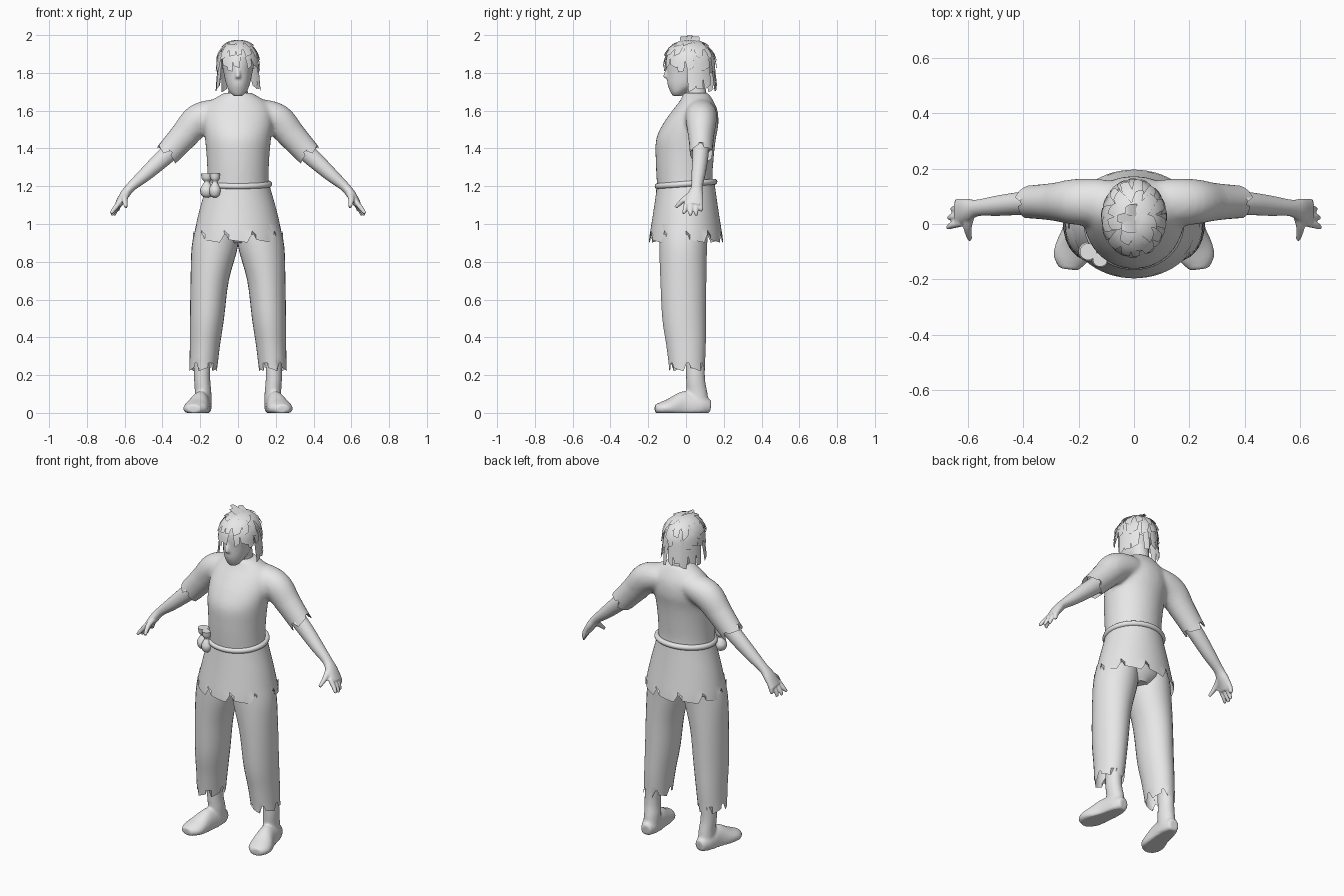
import bpy, bmesh, math, random
from mathutils import Vector

if "Cube" in bpy.data.objects:
    bpy.data.objects.remove(bpy.data.objects["Cube"])

random.seed(4)
grey = bpy.data.materials.new("plain grey")
grey.diffuse_color = (0.8, 0.8, 0.8, 1)
grey.use_nodes = True
grey.node_tree.nodes["Principled BSDF"].inputs["Base Color"].default_value = grey.diffuse_color
X, Y = Vector((1, 0, 0)), Vector((0, 1, 0))


def refine(path, steps=4):
    """Catmull-Rom resampling of (x, y, z, a, b) rows."""
    out = []
    for i in range(len(path) - 1):
        p = [path[max(0, min(len(path) - 1, i + k))] for k in (-1, 0, 1, 2)]
        for s in range(steps):
            t = s / steps
            out.append([0.5 * (2 * b + (c - a) * t + (2 * a - 5 * b + 4 * c - d) * t * t
                               + (3 * b - a - 3 * c + d) * t ** 3) for a, b, c, d in zip(*p)])
    return out + [list(path[-1])]


def loft(bm, path, ref=None, n=24, cap=True, jag=None):
    """Skin elliptical rings; ref=None keeps them level, else they follow the path."""
    path = refine(path)
    pts = [Vector(p[:3]) for p in path]
    rows = []
    for i, p in enumerate(path):
        t = (pts[min(i + 1, len(pts) - 1)] - pts[max(i - 1, 0)]).normalized()
        u, v = X, Y
        if ref:
            u = (ref - t * ref.dot(t)).normalized()
            v = t.cross(u)
        row = []
        for k in range(n):
            a = math.tau * k / n
            co = pts[i] + u * p[3] * math.cos(a) + v * p[4] * math.sin(a)
            if jag and i == len(path) - 1:
                co += t * jag(k)
            row.append(bm.verts.new(co))
        rows.append(row)
    for r, s in zip(rows, rows[1:]):
        for k in range(n):
            bm.faces.new((r[k], r[(k + 1) % n], s[(k + 1) % n], s[k]))
    if cap:
        bm.faces.new(rows[0][::-1])
        bm.faces.new(rows[-1])


def finish(name, bm, mirror=False, voxel=0, smooth=4):
    bmesh.ops.recalc_face_normals(bm, faces=bm.faces)
    me = bpy.data.meshes.new(name)
    bm.to_mesh(me)
    bm.free()
    ob = bpy.data.objects.new(name, me)
    bpy.context.collection.objects.link(ob)
    me.materials.append(grey)
    bpy.ops.object.select_all(action='DESELECT')
    ob.select_set(True)
    bpy.context.view_layer.objects.active = ob
    if voxel:
        m = ob.modifiers.new("fuse", 'REMESH')
        m.mode, m.voxel_size, m.use_smooth_shade = 'VOXEL', voxel, True
        m = ob.modifiers.new("soften", 'SMOOTH')
        m.factor, m.iterations = 0.5, smooth
    else:
        bpy.ops.object.shade_smooth_by_angle(angle=math.radians(40))
    if mirror:
        m = ob.modifiers.new("mirror", 'MIRROR')
        m.use_mirror_merge = False
    return ob


def notches(period, deep, ramp):
    """Torn hem: a narrow slit every few points, slanted cloth between."""
    return lambda k: -deep if k % period == 0 else ramp * (k % period) / period


# Tunic top with both shoulders fused
bm = bmesh.new()
loft(bm, [(0, 0, 1.16, .165, .15), (0, -.008, 1.24, .162, .148), (0, -.007, 1.35, .166, .154),
          (0, 0, 1.45, .175, .158), (0, .025, 1.53, .185, .147), (0, .047, 1.60, .178, .12),
          (0, .056, 1.65, .145, .09), (0, .053, 1.695, .072, .064)], n=32)
for s in (1, -1):
    loft(bm, [(s * .06, .07, 1.59, .08, .07), (s * .13, .078, 1.582, .085, .078),
              (s * .21, .08, 1.55, .083, .086), (s * .28, .08, 1.475, .07, .076),
              (s * .345, .08, 1.40, .057, .066)], ref=Y)
finish("tunic_top", bm, voxel=.012, smooth=6)

# Torn sleeve ends
bm = bmesh.new()
loft(bm, [(.27, .08, 1.485, .071, .077), (.32, .08, 1.43, .064, .071), (.367, .08, 1.378, .06, .067)],
     ref=Y, cap=False, jag=notches(6, .05, .025))
finish("sleeve_cuff", bm, mirror=True)

# Tunic skirt
bm = bmesh.new()
loft(bm, [(0, 0, 1.23, .162, .15), (0, 0, 1.18, .174, .156), (0, 0, 1.05, .21, .175),
          (0, 0, .92, .238, .196)], n=60, cap=False, jag=notches(6, .045, .022))
finish("tunic_skirt", bm)

# Rope belt
cu = bpy.data.curves.new("belt", 'CURVE')
cu.dimensions, cu.bevel_depth, cu.bevel_resolution = '3D', .016, 3
sp = cu.splines.new('POLY')
sp.points.add(47)
sp.use_cyclic_u = sp.use_smooth = True
for k, p in enumerate(sp.points):
    a = math.tau * k / 48
    p.co = (.165 * math.cos(a), .15 * math.sin(a), 1.212 + .012 * math.sin(a), 1)
cu.materials.append(grey)
bpy.context.collection.objects.link(bpy.data.objects.new("belt", cu))

# Two tied pouches on the belt
for i, (x, y, r) in enumerate([(-.165, -.1, .036), (-.122, -.128, .031)]):
    bm = bmesh.new()
    prof = [(1.14, .2), (1.15, .75), (1.178, 1), (1.205, .7), (1.222, .4), (1.24, .75), (1.268, .85)]
    loft(bm, [(x, y, z, r * f, r * f) for z, f in prof], n=14)
    finish(f"pouch_{i + 1}", bm)

# Trousers
bm = bmesh.new()
loft(bm, [(.11, -.01, 1.0, .11, .13), (.123, -.015, .88, .122, .127), (.15, -.014, .7, .101, .122),
          (.164, -.01, .5, .09, .116), (.175, 0, .36, .08, .105), (.183, .005, .245, .074, .095)],
     n=30, cap=False, jag=notches(5, .055, .03))
finish("trouser_leg", bm, mirror=True)

# Crotch bridging the trouser legs
bm = bmesh.new()
loft(bm, [(0, -.005, 1.02, .17, .14), (0, -.005, .95, .15, .125), (0, 0, .9, .06, .09)])
finish("trouser_seat", bm)

# Bare ankles and feet, turned outward
bm = bmesh.new()
loft(bm, [(.185, .05, .42, .045, .052), (.19, .05, .2, .043, .05), (.185, .058, .11, .044, .055),
          (.186, .066, .03, .046, .06)])
loft(bm, [(.182, .13, .03, .03, .035), (.187, .08, .035, .048, .06), (.2, -.01, .03, .053, .085),
          (.22, -.09, .025, .066, .05), (.23, -.13, .022, .06, .036), (.235, -.163, .02, .035, .024)], ref=X)
for v in bm.verts:
    v.co.z = max(v.co.z, 0)
finish("foot", bm, mirror=True, voxel=.008, smooth=3)

# Forearm, palm, fingers and thumb
bm = bmesh.new()
loft(bm, [(.31, .08, 1.425, .045, .05), (.40, .075, 1.345, .042, .046), (.49, .066, 1.263, .037, .037),
          (.565, .058, 1.198, .03, .026), (.6, .05, 1.155, .042, .025), (.635, .042, 1.10, .05, .019)], ref=Y)
fingers = [(.078, .08, .632, 1.068), (.054, .053, .655, 1.045),
           (.028, .022, .668, 1.045), (.004, -.014, .673, 1.055)]
for y0, y1, x, z in fingers:
    loft(bm, [(.622, y0, 1.12, .014, .014), ((.64 + x) / 2, (y0 + y1) / 2, (1.1 + z) / 2, .0125, .0125),
              (x, y1, z, .008, .008)], ref=Y, n=10)
loft(bm, [(.59, .04, 1.165, .02, .018), (.6, -.01, 1.13, .016, .015), (.592, -.056, 1.088, .009, .009)],
     ref=X, n=10)
finish("arm", bm, mirror=True, voxel=.0055, smooth=2)

# Head, neck and nose
bm = bmesh.new()
loft(bm, [(0, -.045, 1.678, .024, .025), (0, -.038, 1.7, .045, .045), (0, -.012, 1.74, .063, .086),
          (0, .005, 1.8, .076, .106), (0, .016, 1.86, .087, .118), (0, .02, 1.92, .08, .107),
          (0, .02, 1.955, .05, .065)], n=28)
loft(bm, [(0, .065, 1.62, .07, .06), (0, .055, 1.69, .053, .054), (0, .04, 1.78, .052, .055)])
loft(bm, [(0, -.088, 1.83, .008, .014), (0, -.1, 1.795, .013, .018), (0, -.102, 1.772, .015, .02)])
loft(bm, [(-.02, -.083, 1.738, .008, .01), (0, -.088, 1.738, .01, .012), (.02, -.083, 1.738, .008, .01)],
     ref=Y, n=10)
finish("head", bm, voxel=.007, smooth=4)


# Hair follows an egg over the skull and hangs straight below its equator
def scalp(theta, phi, s=1.0):
    r = math.sin(min(theta, math.pi / 2))
    h = math.cos(theta) if theta < math.pi / 2 else math.pi / 2 - theta
    return Vector((s * .103 * r * math.cos(phi), .02 + s * .125 * r * math.sin(phi), 1.86 + s * .113 * h))


bm = bmesh.new()
rows = []
for i in range(10):
    rows.append([bm.verts.new(scalp(math.radians(
        3 + i * (9.5 + 4 * max(-.3, math.sin(math.tau * k / 32)))), math.tau * k / 32)) for k in range(32)])
bm.faces.new(rows[0])
for r, s in zip(rows, rows[1:]):
    for k in range(32):
        bm.faces.new((r[k], r[(k + 1) % 32], s[(k + 1) % 32], s[k]))
finish("hair_cap", bm)

# Overlapping layers of flat locks with blunt, ragged tips
bm = bmesh.new()


def lock(t0, t1, phi, half, flare):
    prev, lean = None, random.uniform(-.12, .12)
    for i in range(6):
        f = i / 5
        th, w = math.radians(t0 + (t1 - t0) * f), half * (1 - .35 * f * f)
        spread = w / (.11 * max(.25, math.sin(min(th, math.pi / 2))))
        s = 1.01 + flare * f
        skew = math.radians(random.uniform(-5, 5)) if i == 5 else 0
        cur = [bm.verts.new(scalp(th + d * skew, phi + lean * f + d * spread, s + (.015 if d == 0 else 0)))
               for d in (-1, 0, 1)]
        if prev:
            for k in (0, 1):
                bm.faces.new((prev[k], prev[k + 1], cur[k + 1], cur[k]))
        prev = cur


for t0, t1, count, flare in [(12, 52, 9, .10), (35, 82, 13, .12), (62, 108, 16, .12), (88, 152, 16, .14)]:
    for k in range(count):
        phi = math.tau * (k + random.uniform(-.25, .25)) / count
        front = math.sin(phi) < -.45
        if t0 > 80 and front:
            continue
        end = t1 + random.uniform(-8, 8)
        lock(t0, min(end, 112) if front else end, phi, random.uniform(.018, .027), flare)
# Cowlick on the crown
for x, y, z in [(-.06, .02, 2.0), (-.03, .05, 1.992), (-.045, -.01, 1.99)]:
    a, b, c = Vector((.01, y, 1.97)), Vector((x * .6, y, 1.992)), Vector((x, y, z))
    row = [[bm.verts.new(p + Y * d * w) for d in (-1, 1)] for p, w in ((a, .022), (b, .02), (c, .012))]
    for r, s in zip(row, row[1:]):
        bm.faces.new((r[0], r[1], s[1], s[0]))
finish("hair_locks", bm)
